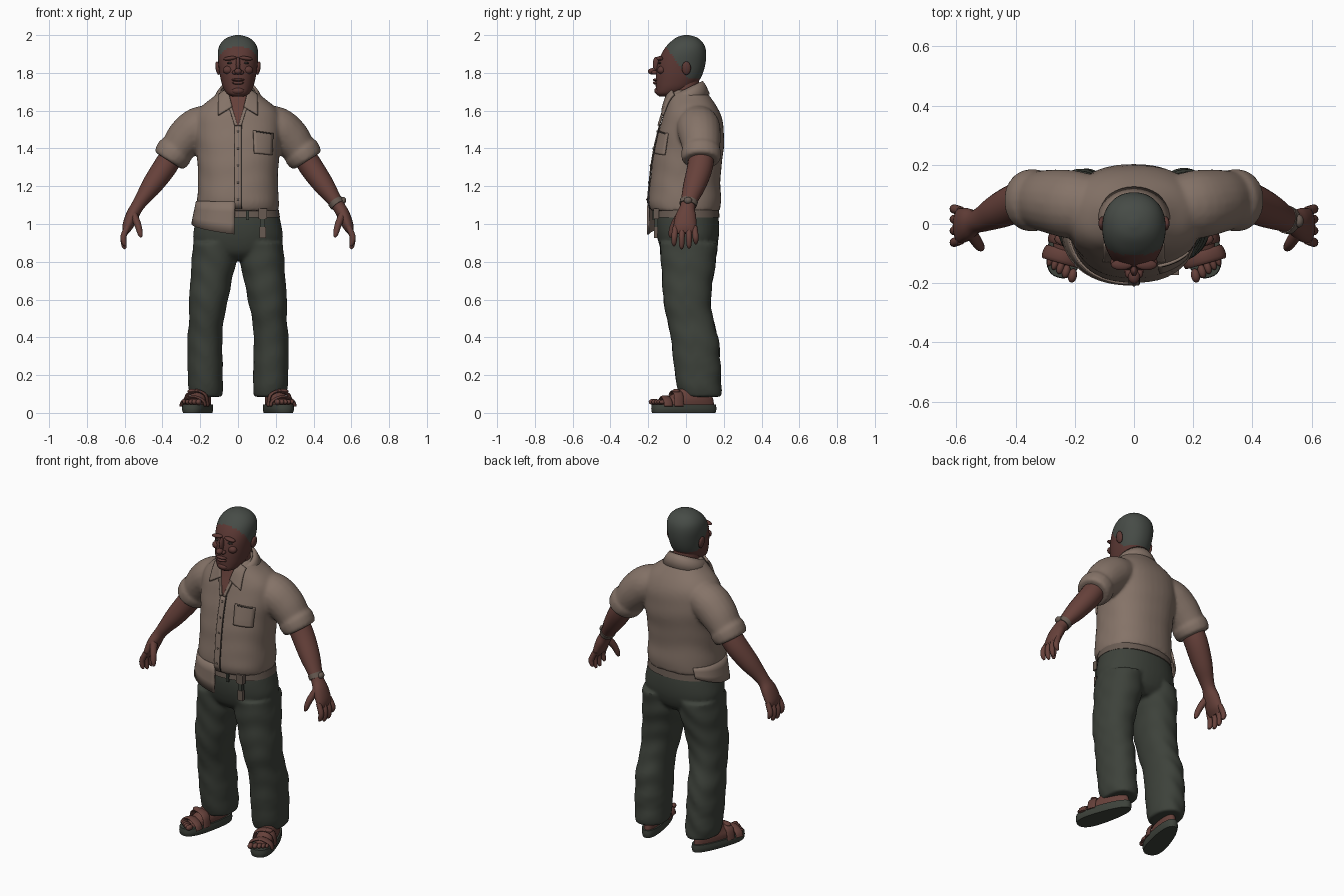
import bpy, bmesh, math
from mathutils import Vector, Matrix

if "Cube" in bpy.data.objects:
    bpy.data.objects.remove(bpy.data.objects["Cube"])

def material(name, r, g, b):
    m = bpy.data.materials.new(name)
    m.diffuse_color = (r, g, b, 1)
    m.use_nodes = True
    m.node_tree.nodes["Principled BSDF"].inputs["Base Color"].default_value = m.diffuse_color
    return m

SHIRT = material("shirt tan", .235, .172, .138)
SKIN = material("skin brown", .135, .053, .043)
FACE = material("face brown", .108, .041, .035)
TROUSER = material("trouser green", .047, .054, .043)
HAIR = material("hair grey", .062, .071, .062)
STRAP = material("strap brown", .125, .05, .041)
BELT = material("belt taupe", .14, .105, .085)
DARK = material("dark trim", .03, .025, .022)

def finish(bm, name, mat, mirror=False, solid=0, remesh=0):
    bmesh.ops.recalc_face_normals(bm, faces=bm.faces)
    me = bpy.data.meshes.new(name)
    bm.to_mesh(me)
    bm.free()
    me.materials.append(mat)
    me.shade_smooth()
    me.set_sharp_from_angle(angle=math.radians(50))
    ob = bpy.data.objects.new(name, me)
    bpy.context.collection.objects.link(ob)
    if solid:
        m = ob.modifiers.new("thickness", 'SOLIDIFY')
        m.thickness, m.offset = solid, 0
    if mirror:
        ob.modifiers.new("mirror", 'MIRROR')
    if remesh:
        m = ob.modifiers.new("blend", 'REMESH')
        m.mode, m.voxel_size, m.use_smooth_shade = 'VOXEL', remesh, True
        m = ob.modifiers.new("soften", 'SMOOTH')
        m.factor, m.iterations = .5, 5
    return ob

def spline(rows, k=4):
    # Catmull-Rom through rows of numbers
    out = []
    for i in range(len(rows) - 1):
        p = [rows[max(0, min(len(rows) - 1, i + d))] for d in (-1, 0, 1, 2)]
        for j in range(k):
            t = j / k
            out.append([.5 * (2*b + (c-a)*t + (2*a-5*b+4*c-d)*t*t + (3*b-a-3*c+d)*t**3)
                        for a, b, c, d in zip(*p)])
    return out + [list(rows[-1])]

def oval(a, rx, f, b, n):
    c, s = math.cos(a), math.sin(a)
    return (rx * math.copysign(abs(c)**(2/n), c),
            (f+b)/2 + (b-f)/2 * math.copysign(abs(s)**(2/n), s))

def skin_rings(bm, rings, closed=True):
    vs = [[bm.verts.new(p) for p in r] for r in rings]
    n = len(vs[0])
    for a, b in zip(vs, vs[1:]):
        for i in range(n if closed else n - 1):
            bm.faces.new((a[i], a[(i+1) % n], b[(i+1) % n], b[i]))
    if closed:
        bm.faces.new(vs[0])
        bm.faces.new(vs[-1])

def loft(bm, rows, side=1, n=2.2, seg=40, fold=0):
    # rows: height, centre x, half width, front y, back y
    rings = []
    for z, xc, rx, f, b in spline(rows):
        ring = []
        for i in range(seg):
            a = math.tau * i / seg
            x, y = oval(a, rx, f, b, n)
            w = 1 + fold * math.sin(z*48 + 2*math.sin(a*2) + 1.5*a*side)
            ring.append((side * (xc + x*w), y*w, z))
        rings.append(ring)
    skin_rings(bm, rings)

def tube(bm, rows, side=1, seg=20):
    # rows: x, y, z, radius across, radius along y
    rows = spline(rows)
    pts = [Vector(r[:3]) for r in rows]
    rings = []
    for i, r in enumerate(rows):
        t = (pts[min(i+1, len(pts)-1)] - pts[max(i-1, 0)]).normalized()
        v = Vector((0, 1, 0))
        v = (v - t * v.dot(t)).normalized()
        u = t.cross(v)
        ring = []
        for k in range(seg):
            a = math.tau * k / seg
            p = pts[i] + u*r[3]*math.cos(a) + v*r[4]*math.sin(a)
            ring.append((p.x*side, p.y, p.z))
        rings.append(ring)
    skin_rings(bm, rings)

def ball(bm, c, r, rot=0):
    bmesh.ops.create_uvsphere(bm, u_segments=16, v_segments=10, radius=1,
        matrix=Matrix.Translation(c) @ Matrix.Rotation(rot, 4, 'Y') @ Matrix.Diagonal((*r, 1)))

def box(bm, c, d):
    bmesh.ops.create_cube(bm, size=1, matrix=Matrix.Translation(c) @ Matrix.Diagonal((*d, 1)))

# Shirt: body and sleeves blended together
TORSO = [(1.07, 0, .214, -.185, .18), (1.12, 0, .217, -.2, .186), (1.2, 0, .212, -.192, .182),
         (1.3, 0, .214, -.182, .187), (1.4, 0, .222, -.166, .2), (1.5, 0, .232, -.142, .2),
         (1.57, 0, .224, -.122, .187), (1.62, 0, .195, -.105, .165),
         (1.67, 0, .135, -.092, .13), (1.71, 0, .09, -.075, .1)]
bm = bmesh.new()
loft(bm, TORSO, n=2.3, fold=.006)
for s in (-1, 1):
    tube(bm, [(.10, .06, 1.55, .085, .095), (.2, .065, 1.515, .108, .115), (.27, .075, 1.46, .106, .11),
              (.32, .08, 1.40, .092, .1), (.365, .08, 1.34, .08, .092)], s)
    tube(bm, [(.325, .08, 1.395, .09, .097), (.335, .08, 1.382, .1, .106),
              (.36, .08, 1.347, .094, .103), (.368, .08, 1.335, .084, .094)], s)
finish(bm, "shirt", SHIRT, remesh=.01)

# Untucked tail on one side
bm = bmesh.new()
rings = [[], [], [], []]
for i in range(33):
    t = i / 32
    a = math.radians(-93 - 137*t)
    low = .945 + .055*t/.63 if t < .63 else 1.0 + .06*(t-.63)/.37
    for k in range(4):
        x, y = oval(a, .217 + .008*k, -.199 - .001*k, .186, 2.3)
        rings[k].append((x, y, 1.12 + (low-1.12)*k/3))
skin_rings(bm, rings, closed=False)
finish(bm, "shirt_tail", SHIRT, solid=.012)

def front_y(x, z):
    for a, b in zip(TORSO, TORSO[1:]):
        if z <= b[0] or b is TORSO[-1]:
            t = (z - a[0]) / (b[0] - a[0])
            rx, f, k = (a[i] + (b[i]-a[i])*t for i in (2, 3, 4))
            return (f+k)/2 - (k-f)/2 * max(0, 1 - abs(x/rx)**2.3)**(1/2.3)

def patch(name, quad, mat, lift, thick, mirror=False):
    # Panel laid on the chest, corners given as x, z
    bm = bmesh.new()
    a, b, c, d = (Vector(q) for q in quad)
    rows = []
    for i in range(13):
        row = []
        for j in range(7):
            p = a.lerp(b, j/6).lerp(d.lerp(c, j/6), i/12)
            row.append((p.x, front_y(p.x, p.y) - lift, p.y))
        rows.append(row)
    skin_rings(bm, rows, closed=False)
    finish(bm, name, mat, mirror, solid=thick)

patch("open_neck", [(-.065, 1.70), (.065, 1.70), (.006, 1.52), (-.004, 1.52)], SKIN, .006, .008)
patch("collar_flap", [(.055, 1.715), (.10, 1.685), (.105, 1.575), (.03, 1.62)], SHIRT, .016, .014, True)
patch("lapel_edge", [(.045, 1.66), (.062, 1.66), (.018, 1.52), (.002, 1.52)], SHIRT, .009, .012, True)
patch("placket", [(-.018, 1.53), (.016, 1.53), (.016, 1.08), (-.018, 1.08)], SHIRT, .004, .008)
patch("placket_seam", [(.016, 1.53), (.02, 1.53), (.02, 1.08), (.016, 1.08)], DARK, .003, .004)
patch("pocket", [(.08, 1.495), (.185, 1.48), (.18, 1.365), (.085, 1.375)], SHIRT, .005, .009)
patch("pocket_opening", [(.095, 1.492), (.175, 1.48), (.175, 1.474), (.095, 1.486)], DARK, .009, .004)
bm = bmesh.new()
for i in range(5):
    z = 1.13 + i*.09
    ball(bm, (0, front_y(0, z) - .008, z), (.006, .004, .006))
finish(bm, "buttons", BELT)

# Standing collar, open at the front
bm = bmesh.new()
rings = [[], [], []]
for i in range(33):
    a = math.radians(-62 + 304*i/32)
    for k, (rx, f, b, z, tilt) in enumerate([(.125, -.1, .12, 1.655, .25), (.107, -.1, .1, 1.69, .4),
                                            (.092, -.1, .083, 1.712, .5)]):
        x, y = oval(a, rx, f, b, 2)
        rings[k].append((x, y, z + tilt*y))
skin_rings(bm, rings, closed=False)
finish(bm, "collar", SHIRT, solid=.014)

# Neck and head, hair chosen by a sloping hairline
bm = bmesh.new()
loft(bm, [(1.6, 0, .085, -.085, .08), (1.7, 0, .074, -.085, .07), (1.8, 0, .075, -.09, .07)], n=2)
finish(bm, "neck", SKIN)
bm = bmesh.new()
loft(bm, [(1.675, 0, .03, -.14, -.07), (1.69, 0, .058, -.158, -.02), (1.72, 0, .078, -.16, .035),
          (1.76, 0, .09, -.16, .07), (1.8, 0, .098, -.158, .09), (1.85, 0, .104, -.15, .103),
          (1.9, 0, .107, -.13, .107), (1.94, 0, .1, -.105, .1), (1.97, 0, .08, -.075, .08),
          (1.99, 0, .05, -.045, .052), (2.0, 0, .012, -.01, .015)], n=2.15, seg=64)
head = finish(bm, "head", FACE)
head.data.materials.append(HAIR)
for p in head.data.polygons:
    if p.center.z > max(1.765, 1.86 - (p.center.y + .05)*1.4):
        p.material_index = 1

# Facial features
bm = bmesh.new()
ball(bm, (0, -.178, 1.808), (.02, .024, .017))
ball(bm, (0, -.158, 1.845), (.012, .018, .04))
ball(bm, (0, -.158, 1.763), (.034, .018, .008))
ball(bm, (0, -.158, 1.747), (.031, .018, .009))
ball(bm, (0, -.145, 1.705), (.035, .023, .02))
for s in (-1, 1):
    ball(bm, (s*.018, -.167, 1.802), (.013, .016, .011))
    ball(bm, (s*.042, -.138, 1.877), (.036, .018, .011), s*.12)
    ball(bm, (s*.052, -.13, 1.815), (.028, .022, .022))
    ball(bm, (s*.107, .002, 1.825), (.012, .024, .036), s*.15)
finish(bm, "face_features", FACE)
bm = bmesh.new()
ball(bm, (.041, -.138, 1.852), (.018, .008, .006))
finish(bm, "eyes", DARK, True)

# Arms and hands
bm = bmesh.new()
tube(bm, [(.32, .085, 1.41, .06, .065), (.385, .075, 1.305, .063, .068), (.455, .045, 1.205, .055, .06),
          (.505, .02, 1.135, .04, .046), (.535, .008, 1.09, .034, .04), (.56, 0, 1.045, .034, .054),
          (.585, -.006, .985, .028, .06), (.597, -.006, .95, .012, .05)])
for y, z in ((-.055, .885), (-.02, .87), (.014, .873), (.045, .895)):
    tube(bm, [(.585, y, .985, .015, .015), (.606, y*1.12, .935, .016, .016),
              (.603, y*1.15, z + .015, .013, .013), (.594, y*1.15, z, .006, .006)], seg=12)
tube(bm, [(.55, -.03, 1.045, .02, .024), (.53, -.062, .995, .018, .02),
          (.518, -.078, .95, .014, .015), (.513, -.082, .93, .006, .007)], seg=12)
finish(bm, "arms_and_hands", SKIN, True)
bm = bmesh.new()
tube(bm, [(.513, .016, 1.122, .042, .048), (.528, .01, 1.1, .04, .046)])
ball(bm, (.557, .01, 1.125), (.016, .022, .018))
finish(bm, "wrist_band", BELT)

# Trousers: hips and legs blended together
bm = bmesh.new()
loft(bm, [(.81, 0, .12, -.08, .11), (.85, 0, .2, -.125, .15), (.92, 0, .237, -.15, .172),
          (1.0, 0, .228, -.16, .175), (1.085, 0, .208, -.155, .165)])
for s in (-1, 1):
    loft(bm, [(.085, .167, .084, -.03, .185), (.15, .172, .092, -.05, .187), (.3, .175, .093, -.07, .18),
              (.4, .175, .092, -.08, .17), (.5, .166, .092, -.102, .143), (.6, .156, .104, -.12, .132),
              (.7, .142, .109, -.126, .142), (.8, .128, .118, -.132, .158), (.9, .122, .115, -.14, .168)],
         s, fold=.02)
finish(bm, "trousers", TROUSER, remesh=.01)

# Belt with hanging end and loops
bm = bmesh.new()
loft(bm, [(1.035, 0, .222, -.172, .178), (1.075, 0, .216, -.168, .174)])
finish(bm, "belt", BELT)
bm = bmesh.new()
box(bm, (.13, -.158, 1.055), (.045, .03, .055))
box(bm, (.132, -.16, .955), (.034, .02, .06))
finish(bm, "belt_buckle", BELT)
bm = bmesh.new()
box(bm, (.13, -.158, 1.0), (.026, .02, .1))
box(bm, (.05, -.172, 1.05), (.014, .012, .06))
finish(bm, "belt_end_and_loop", TROUSER)

# Sandals and feet, built straight then turned outward
PLACE = Matrix.Translation((.207, -.01, 0)) @ Matrix.Rotation(math.radians(16), 4, 'Z')

def foot_part(bm, name, mat):
    for v in bm.verts:
        v.co.x *= 1 - v.co.y*1.1
    bmesh.ops.transform(bm, matrix=PLACE, verts=bm.verts)
    finish(bm, name, mat, True)

bm = bmesh.new()
loft(bm, [(0, 0, .057, -.174, .172), (.02, 0, .062, -.178, .176), (.045, 0, .06, -.176, .174)], n=2.5)
foot_part(bm, "sandal_soles", TROUSER)
bm = bmesh.new()
loft(bm, [(.04, 0, .05, -.14, .165), (.07, 0, .051, -.12, .16), (.1, 0, .044, -.06, .15),
          (.15, 0, .038, .01, .14)])
for i, x in enumerate((-.038, -.017, .002, .02, .037)):
    ball(bm, (x, -.158 + .008*i, .058), (.013 - .001*i, .024, .016 - .001*i))
foot_part(bm, "feet", SKIN)
bm = bmesh.new()
for y, h, w in ((-.105, .085, .024), (-.045, .115, .026)):
    tube(bm, [(-.06, y, .035, .007, w), (-.047, y, h - .02, .008, w), (0, y, h, .008, w),
              (.047, y, h - .02, .008, w), (.06, y, .035, .007, w)], seg=12)
ball(bm, (.02, -.05, .115), (.026, .02, .012))
foot_part(bm, "sandal_straps", STRAP)
